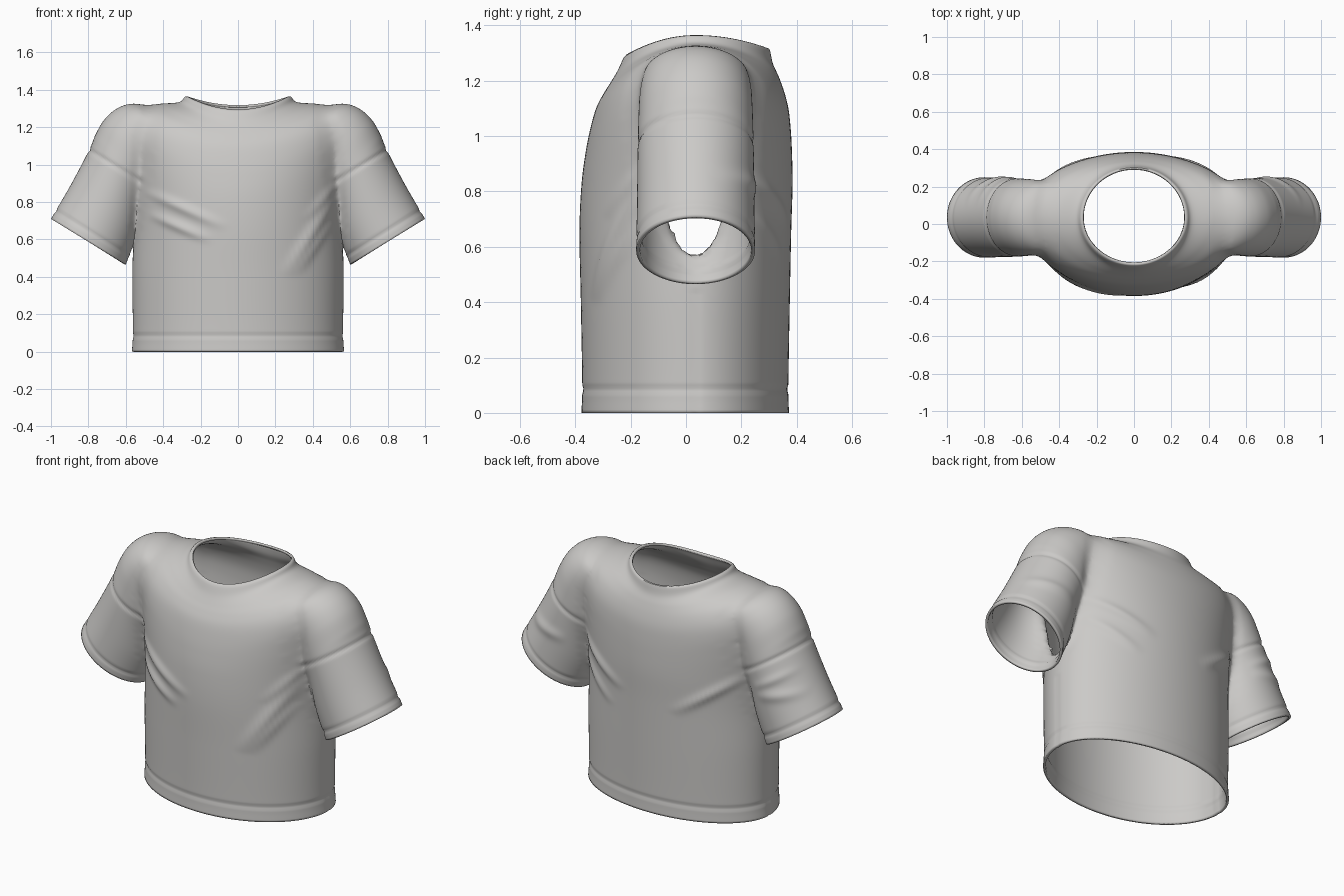
import bpy, bmesh, math
from mathutils import Vector

if "Cube" in bpy.data.objects:
    bpy.data.objects.remove(bpy.data.objects["Cube"])

YC = 0.035                                   # depth of the side seams
CUFF = Vector((0.80, YC, 0.588))             # centre of the sleeve opening
ALONG = Vector((-0.52, 0, 0.85)).normalized()  # from cuff to shoulder

cloth = bpy.data.materials.new("grey cloth")
cloth.use_nodes = True
colour = (0.6, 0.59, 0.575, 1)
cloth.diffuse_color = colour
cloth.node_tree.nodes["Principled BSDF"].inputs["Base Color"].default_value = colour


def spline(keys, count):
    """Even Catmull-Rom samples through rows of numbers."""
    rows = [Vector(k) for k in keys]
    rows = [2 * rows[0] - rows[1]] + rows + [2 * rows[-1] - rows[-2]]
    dense = []
    for a, b, c, d in zip(rows, rows[1:], rows[2:], rows[3:]):
        for i in range(40):
            t = i / 40
            dense.append(0.5 * (2 * b + (c - a) * t + (2 * a - 5 * b + 4 * c - d) * t * t
                                + (3 * b - a - 3 * c + d) * t ** 3))
    dense.append(rows[-2])
    dist = [0]
    for p, q in zip(dense, dense[1:]):
        dist.append(dist[-1] + (q - p).length)
    out, j = [], 0
    for i in range(count):
        goal = dist[-1] * i / (count - 1)
        while j < len(dense) - 2 and dist[j + 1] < goal:
            j += 1
        f = (goal - dist[j]) / max(dist[j + 1] - dist[j], 1e-9)
        out.append(dense[j].lerp(dense[j + 1], min(f, 1)))
    return out


def loft(name, rings):
    """Closed solid through rings, each end closed by a fan; also returns fan centres."""
    bm = bmesh.new()
    loops = [[bm.verts.new(p) for p in ring] for ring in rings]
    n = len(loops[0])
    for a, b in zip(loops, loops[1:]):
        for i in range(n):
            k = (i + 1) % n
            bm.faces.new((a[i], a[k], b[k], b[i]))
    centres = []
    for loop in (loops[0], loops[-1]):
        mid = sum((v.co for v in loop), Vector()) / n
        centres.append(mid)
        hub = bm.verts.new(mid)
        for i in range(n):
            bm.faces.new((loop[i], loop[(i + 1) % n], hub))
    bmesh.ops.recalc_face_normals(bm, faces=bm.faces)
    mesh = bpy.data.meshes.new(name)
    bm.to_mesh(mesh)
    bm.free()
    obj = bpy.data.objects.new(name, mesh)
    bpy.context.collection.objects.link(obj)
    return obj, centres


def torso_ring(row, n=128):
    rx, front, back, z_side, z_front, z_back = row
    ring = []
    for i in range(n):
        c, s = math.cos(math.tau * i / n), math.sin(math.tau * i / n)
        y, z = (back - YC, z_back) if s > 0 else (YC - front, z_front)
        ring.append((rx * c, YC + y * s, z_side * c * c + z * s * s))
    return ring


def sleeve_ring(row, side, n=80):
    top, low = Vector((row[0], YC, row[1])), Vector((row[2], YC, row[3]))
    mid, half = (top + low) / 2, (top - low) / 2
    ring = []
    for i in range(n):
        a = math.tau * i / n
        p = mid + half * math.cos(a) + Vector((0, row[4] * math.sin(a), 0))
        ring.append((p.x * side, p.y, p.z))
    return ring


# Torso: half width, front, back, then height at side, front and back
torso_keys = [
    (0.27, -0.215, 0.295, 1.365, 1.295, 1.318),
    (0.285, -0.226, 0.303, 1.362, 1.282, 1.312),
    (0.315, -0.248, 0.314, 1.334, 1.235, 1.262),
    (0.42, -0.275, 0.335, 1.325, 1.19, 1.215),
    (0.52, -0.30, 0.355, 1.31, 1.15, 1.16),
    (0.58, -0.325, 0.37, 1.26, 1.10, 1.10),
    (0.60, -0.345, 0.378, 1.18, 1.03, 1.03),
    (0.59, -0.363, 0.383, 1.05, 0.94, 0.94),
    (0.57, -0.378, 0.385, 0.85, 0.82, 0.82),
    (0.56, -0.385, 0.38, 0.65, 0.65, 0.65),
    (0.565, -0.38, 0.375, 0.4, 0.4, 0.4),
    (0.563, -0.375, 0.37, 0.1, 0.1, 0.1),
    (0.568, -0.378, 0.372, 0, 0, 0),
]
shirt, openings = loft("shirt", [torso_ring(r) for r in spline(torso_keys, 130)])

# Sleeves: top x, z, underside x, z, half depth
sleeve_keys = [
    (1.0, 0.71, 0.60, 0.465, 0.215),
    (0.895, 0.89, 0.54, 0.62, 0.212),
    (0.795, 1.08, 0.50, 0.78, 0.21),
    (0.762, 1.16, 0.45, 0.88, 0.208),
    (0.715, 1.24, 0.42, 0.98, 0.205),
    (0.65, 1.298, 0.36, 1.06, 0.2),
    (0.57, 1.325, 0.30, 1.10, 0.19),
    (0.45, 1.315, 0.20, 1.10, 0.16),
]
sleeves = []
for side in (1, -1):
    sleeve, ends = loft("sleeve", [sleeve_ring(r, side) for r in spline(sleeve_keys, 84)])
    openings.append(ends[0])
    sleeves.append(sleeve)
    join = shirt.modifiers.new("join", 'BOOLEAN')
    join.operation, join.solver, join.object = 'UNION', 'EXACT', sleeve
joined = bpy.data.meshes.new_from_object(
    shirt.evaluated_get(bpy.context.evaluated_depsgraph_get()))
shirt.modifiers.clear()
shirt.data = joined
for sleeve in sleeves:
    bpy.data.objects.remove(sleeve)

# Open the neck, hem and cuffs, then soften the armholes
bm = bmesh.new()
bm.from_mesh(joined)
hubs = [v for v in bm.verts if any((v.co - o).length < 0.001 for o in openings)]
bmesh.ops.delete(bm, geom=hubs, context='VERTS')
bmesh.ops.remove_doubles(bm, verts=bm.verts, dist=0.003)
soft = set()
for e in bm.edges:
    if len(e.link_faces) == 2 and e.calc_face_angle(0) > 0.25 and abs(e.verts[0].co.x) > 0.36:
        soft.update(e.verts)
for _ in range(4):
    soft |= {e.other_vert(v) for v in soft for e in v.link_edges}
soft = [v for v in soft if not v.is_boundary]
for _ in range(14):
    bmesh.ops.smooth_vert(bm, verts=soft, factor=0.5, use_axis_x=True,
                          use_axis_y=True, use_axis_z=True)
bm.normal_update()

# Folds: start x, z, end x, z, width, height
front_folds = [
    (-0.50, 0.86, -0.06, 0.66, 0.026, 0.014), (-0.48, 0.74, -0.14, 0.59, 0.024, 0.014),
    (0.52, 0.84, 0.25, 0.40, 0.028, 0.015), (0.50, 0.70, 0.30, 0.40, 0.022, 0.010),
    (0.54, 0.92, 0.36, 0.70, 0.022, 0.008)]
back_folds = [
    (0.54, 0.88, 0.16, 0.68, 0.026, 0.013), (0.52, 0.76, 0.24, 0.56, 0.024, 0.010),
    (-0.54, 0.88, -0.16, 0.62, 0.026, 0.013), (0.90, 0.86, 0.62, 0.80, 0.03, 0.010),
    (-0.90, 0.86, -0.62, 0.80, 0.03, 0.010), (-0.84, 0.98, -0.60, 0.84, 0.024, 0.008)]


def bell(d, width):
    return math.exp(-(d / width) ** 2)


def fold_height(co):
    p, total = Vector((co.x, co.z)), 0
    for x0, z0, x1, z1, width, height in (front_folds if co.y < YC else back_folds):
        a, run = Vector((x0, z0)), Vector((x1 - x0, z1 - z0))
        t = (p - a).dot(run) / run.length_squared
        if 0 < t < 1:
            off = (p - a - run * t).length
            total += height * math.sin(math.pi * t) * bell(off, width)
    return total * min(1, abs(co.y - YC) / 0.1)


def seam_depth(co):
    x = abs(co.x)
    s = (Vector((x, co.y, co.z)) - CUFF).dot(ALONG)
    depth = bell(co.z - 0.085, 0.010)
    if x > 0.585:
        depth += bell(s - 0.05, 0.010)
    depth += 1.3 * bell(s - 0.42, 0.011) * min(1, max(0, (x - 0.5) / 0.05))
    if co.z < 0.44 and x > 0.5:
        depth += 0.7 * bell(co.y - YC, 0.012)
    return 0.005 * depth


moves = [(v, v.normal * (fold_height(v.co) - seam_depth(v.co))) for v in bm.verts]
for v, move in moves:
    v.co += move
for f in bm.faces:
    f.smooth = True
bm.to_mesh(joined)
bm.free()
joined.materials.clear()
joined.materials.append(cloth)

# Cloth thickness
wall = shirt.modifiers.new("thickness", 'SOLIDIFY')
wall.thickness, wall.offset = 0.014, -1
bpy.context.view_layer.objects.active = shirt
shirt.select_set(True)
bpy.ops.object.shade_smooth_by_angle(angle=math.radians(50))
